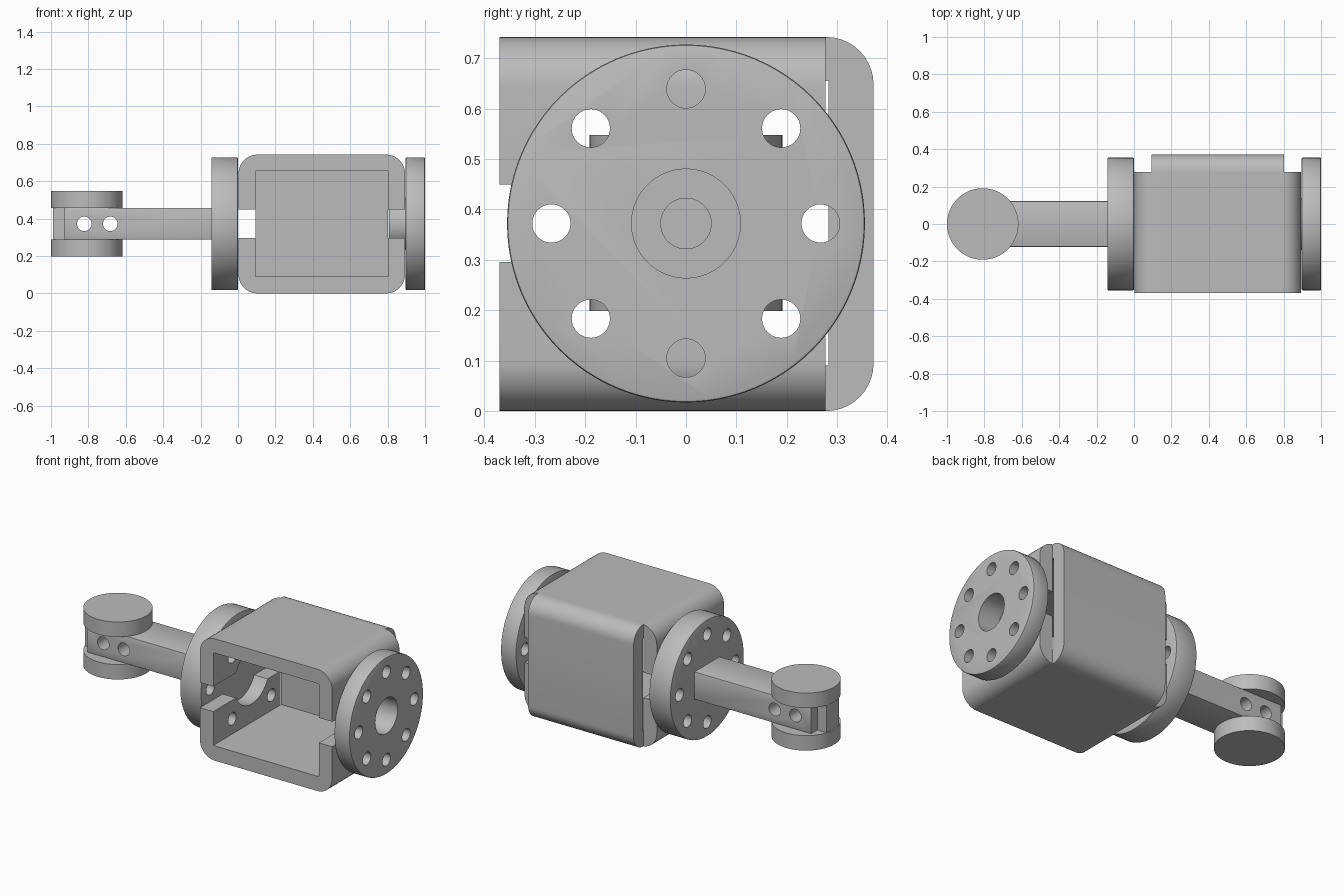
import bpy, bmesh
from math import radians, cos, sin, pi
from mathutils import Matrix, Vector

cube = bpy.data.objects.get("Cube")
if cube:
    bpy.data.objects.remove(cube, do_unlink=True)

grey = bpy.data.materials.new("plain_grey")
grey.use_nodes = True
grey.diffuse_color = (0.5, 0.5, 0.5, 1)
grey.node_tree.nodes["Principled BSDF"].inputs["Base Color"].default_value = (0.5, 0.5, 0.5, 1)

MID = 0.372  # height of the shared axis
AXES = {"x": Matrix.Rotation(pi / 2, 4, "Y"), "y": Matrix.Rotation(pi / 2, 4, "X"), "z": Matrix()}


def finish(name, bm):
    bmesh.ops.recalc_face_normals(bm, faces=bm.faces)
    mesh = bpy.data.meshes.new(name)
    bm.to_mesh(mesh)
    bm.free()
    mesh.materials.append(grey)
    obj = bpy.data.objects.new(name, mesh)
    bpy.context.scene.collection.objects.link(obj)
    return obj


def box(name, lo, hi, radius=0, rounded=None, segments=10):
    """Box between two corners; edges accepted by the rule are rounded."""
    lo, hi = Vector(lo), Vector(hi)
    bm = bmesh.new()
    bmesh.ops.create_cube(bm, size=1)
    for v in bm.verts:
        v.co = (lo + hi) / 2 + v.co * (hi - lo)
    if rounded:
        edges = [e for e in bm.edges if rounded(e.verts[0].co, e.verts[1].co)]
        bmesh.ops.bevel(bm, geom=edges, offset=radius, segments=segments, profile=0.5, affect="EDGES")
    return finish(name, bm)


def cylinder(name, axis, start, end, radius, centre, sides=64, chamfer=0):
    """Cylinder along an axis; centre gives the other two coordinates."""
    bm = bmesh.new()
    place = list(centre)
    place.insert("xyz".index(axis), (start + end) / 2)
    bmesh.ops.create_cone(bm, cap_ends=True, segments=sides, radius1=radius, radius2=radius,
                          depth=end - start, matrix=Matrix.Translation(place) @ AXES[axis])
    if chamfer:
        rims = [e for e in bm.edges if any(len(f.verts) > 4 for f in e.link_faces)]
        bmesh.ops.bevel(bm, geom=rims, offset=chamfer, segments=2, profile=0.5, affect="EDGES")
    return finish(name, bm)


def cut(obj, cutters):
    """Subtract the cutters, bake the result and remove them."""
    for c in cutters:
        mod = obj.modifiers.new("cut", "BOOLEAN")
        mod.operation, mod.solver, mod.object = "DIFFERENCE", "EXACT", c
    graph = bpy.context.evaluated_depsgraph_get()
    mesh = bpy.data.meshes.new_from_object(obj.evaluated_get(graph))
    obj.modifiers.clear()
    obj.data = mesh
    for c in cutters:
        bpy.data.objects.remove(c, do_unlink=True)


def bolt_holes(start, end, indices):
    return [cylinder("hole_cutter", "x", start, end, 0.038,
                     (0.267 * cos(i * pi / 4), MID + 0.267 * sin(i * pi / 4)), 32)
            for i in indices]


# Open housing with slotted side walls
def along_y(a, b):
    return abs(a.y - b.y) > 0.1


housing = box("housing", (0.003, -0.37, 0), (0.893, 0.277, 0.742), 0.1, along_y)
cut(housing, [
    box("cavity_cutter", (0.093, -0.5, 0.09), (0.803, 0.5, 0.655)),
    box("slot_cutter", (-0.2, -0.5, 0.296), (1.1, 0.5, 0.449)),
    cylinder("bore_cutter", "x", -0.2, 1.1, 0.17, (0, MID)),
] + bolt_holes(-0.2, 1.1, (1, 3, 5, 7)))


# Rounded rear cover, with a thin gap beside the side walls
def rear_x(a, b):
    return abs(a.x - b.x) > 0.1 and a.y > 0.3


cover = box("rear_cover", (0.093, 0.277, 0), (0.803, 0.372, 0.742), 0.094, rear_x)
cut(cover, [box("gap_cutter", (-0.1, 0.2, 0.09), (1, 0.283, 0.655))])

# Left side of the picture plane: drive disc that carries the arm
arm_disc = cylinder("arm_disc", "x", -0.143, 0.0, 0.355, (0, MID), 96, 0.006)
cut(arm_disc, bolt_holes(-0.3, 0.2, range(8)))

# Outer disc with a hollow hub
outer_disc = cylinder("outer_disc", "x", 0.896, 1.0, 0.355, (0, MID), 96, 0.006)
cut(outer_disc, bolt_holes(0.7, 1.2, range(8)) +
    [cylinder("hub_cutter", "x", 0.7, 1.2, 0.108, (0, MID))])
hub = cylinder("hub", "x", 0.808, 0.9, 0.14, (0, MID))
cut(hub, [cylinder("hub_cutter", "x", 0.86, 1.2, 0.108, (0, MID)),
          cylinder("shaft_cutter", "x", 0.7, 1.2, 0.05, (0, MID))])

# Arm with two cross holes and a narrow tip
arm = box("arm", (-0.927, -0.122, 0.288), (-0.14, 0.122, 0.457), 0.005,
          lambda a, b: abs(a.x - b.x) > 0.1, 2)
tip = box("arm_tip", (-0.99, -0.06, 0.288), (-0.92, 0.06, 0.457))
cut(arm, [cylinder("pin_cutter", "y", -0.5, 0.5, 0.039, (x, MID), 32) for x in (-0.822, -0.683)])

# Pads above and below the end of the arm
for name, low in (("lower_pad", 0.198), ("upper_pad", 0.457)):
    cylinder(name, "z", low, low + 0.091, 0.191, (-0.809, 0))

# Smooth shading with sharp edges kept
for obj in bpy.context.scene.collection.objects:
    if obj.type == "MESH" and grey.name in obj.data.materials:
        obj.data.shade_smooth()
        obj.data.set_sharp_from_angle(angle=radians(30))
